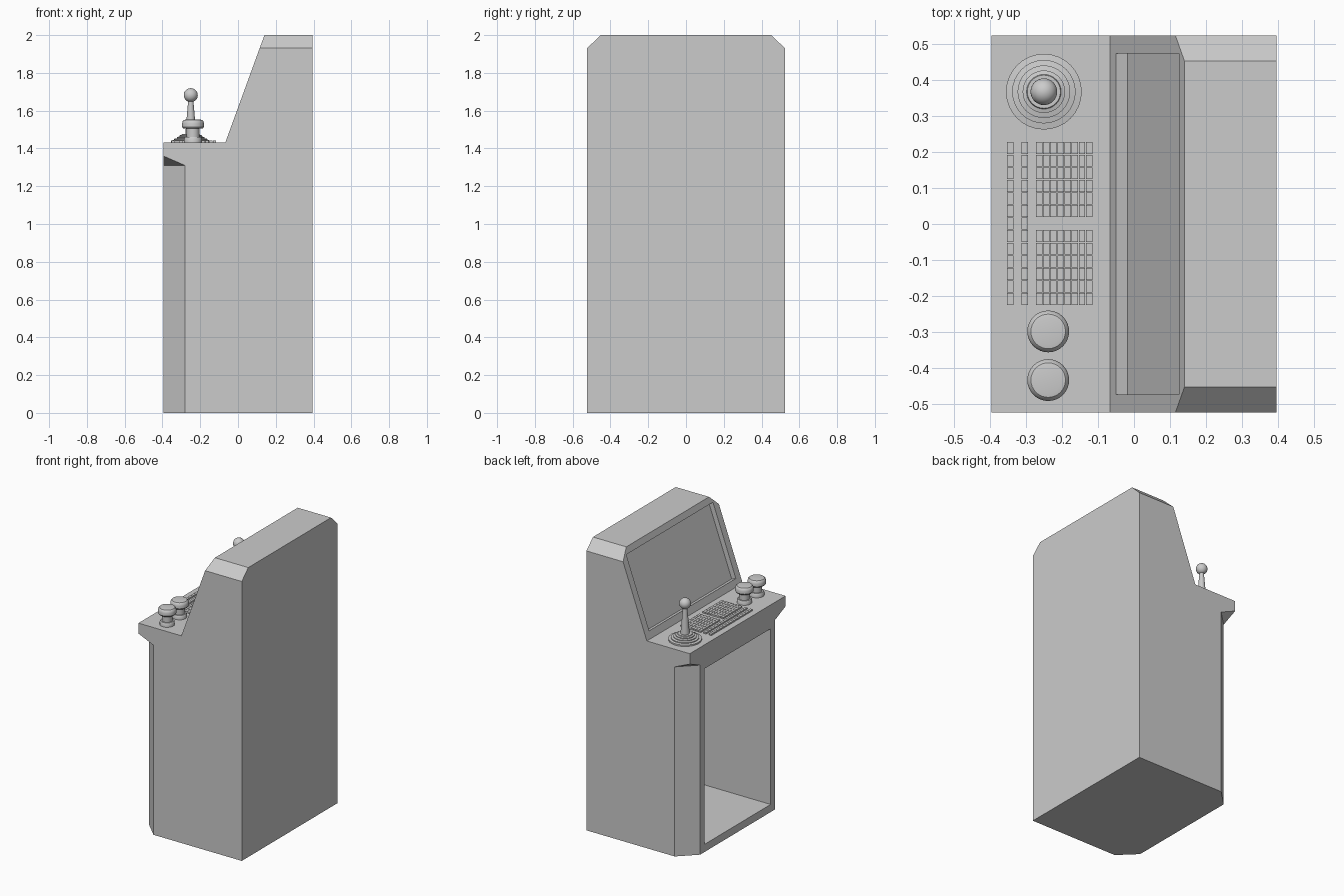
import bpy, bmesh, math
from mathutils import Vector, Matrix

if "Cube" in bpy.data.objects:
    bpy.data.objects.remove(bpy.data.objects["Cube"])

W, D = 0.395, 0.523      # half extents in x and y
DECK = 1.432             # control deck height


def finish(bm, name, smooth=False):
    bmesh.ops.recalc_face_normals(bm, faces=bm.faces)
    me = bpy.data.meshes.new(name)
    bm.to_mesh(me)
    bm.free()
    ob = bpy.data.objects.new(name, me)
    bpy.context.collection.objects.link(ob)
    if smooth:
        bpy.ops.object.select_all(action='DESELECT')
        bpy.context.view_layer.objects.active = ob
        ob.select_set(True)
        bpy.ops.object.shade_smooth_by_angle(angle=math.radians(35))
    return ob


def hull(name, points):
    bm = bmesh.new()
    for p in points:
        bm.verts.new(p)
    bmesh.ops.convex_hull(bm, input=bm.verts)
    return finish(bm, name)


def cut(ob, cutter):
    mod = ob.modifiers.new("cut", 'BOOLEAN')
    mod.operation = 'DIFFERENCE'
    mod.solver = 'EXACT'
    mod.object = cutter
    bpy.context.view_layer.objects.active = ob
    bpy.ops.object.modifier_apply(modifier=mod.name)
    bpy.data.objects.remove(cutter, do_unlink=True)


def lathe(name, profile, loc, steps=32):
    # profile of (radius, height) pairs, starting and ending on the axis
    bm = bmesh.new()
    vs = [bm.verts.new((r, 0, z)) for r, z in profile]
    es = [bm.edges.new(pair) for pair in zip(vs, vs[1:])]
    bmesh.ops.spin(bm, geom=vs + es, cent=(0, 0, 0), axis=(0, 0, 1),
                   angle=math.tau, steps=steps)
    bmesh.ops.remove_doubles(bm, verts=bm.verts, dist=1e-5)
    bmesh.ops.translate(bm, verts=bm.verts, vec=loc)
    return finish(bm, name, smooth=True)


# Cabinet: side profile extruded across the width
bm = bmesh.new()
side = [(-W, 0), (W, 0), (W, 2), (0.14, 2), (-0.067, DECK), (-W, DECK)]
face = bm.faces.new([bm.verts.new((x, -D, z)) for x, z in side])
ext = bmesh.ops.extrude_face_region(bm, geom=[face])
bmesh.ops.translate(bm, vec=(0, 2 * D, 0),
                    verts=[v for v in ext['geom'] if isinstance(v, bmesh.types.BMVert)])
cabinet = finish(bm, "cabinet")

for s in (-1, 1):
    # Bevelled top edges
    cut(cabinet, hull("top_cutter", [(x, s * y, z) for x in (-0.1, 0.6)
                                     for y, z in ((0.38, 2.07), (0.596, 1.86), (0.6, 2.07))]))
    # Chamfered front corners that end under the deck overhang
    tri = [(-0.51, 0.297, 1.31), (-0.165, 0.636, 1.31), (-0.51, 0.636, 1.46)]
    cut(cabinet, hull("corner_cutter", [(x, s * y, z) for x, y, top in tri for z in (-0.1, top)]))

# Leg bay opening in the front
cut(cabinet, hull("bay_cutter", [(x, y, z) for x in (-0.5, 0.34)
                                 for y in (-0.36, 0.36) for z in (0.053, 1.267)]))

# Recessed screen in the sloping face
slope = Vector((0.207, 0, 2 - DECK)).normalized()
out = Vector((-slope.z, 0, slope.x))
foot = Vector((-0.067, 0, DECK))
cut(cabinet, hull("screen_cutter",
                  [foot + slope * (dx / slope.x) + out * d + Vector((0, y, 0))
                   for dx in (0.017, 0.192) for d in (-0.034, 0.05) for y in (-0.473, 0.473)]))

# Joystick: ringed base, tapered shaft and ball
rings = [(0, -0.002), (0.105, -0.002)]
for i, (r, nxt) in enumerate(((0.105, 0.088), (0.088, 0.073), (0.073, 0.059), (0.059, 0.048))):
    z = 0.010 + i * 0.009
    rings += [(r, z), (nxt, z + 0.003)]
rings += [(0.046, 0.045), (0, 0.045)]
stick = (-0.25, 0.367, DECK)
lathe("joystick_base", rings, stick)
lathe("joystick_shaft", [(0, 0.03), (0.030, 0.03), (0.025, 0.09), (0.020, 0.15),
                         (0.013, 0.23), (0, 0.23)], stick)
bm = bmesh.new()
bmesh.ops.create_uvsphere(bm, u_segments=32, v_segments=16, radius=0.037,
                          matrix=Matrix.Translation((-0.25, 0.367, 1.682)))
finish(bm, "joystick_ball", smooth=True)

# Two mushroom push buttons
for i, y in enumerate((-0.298, -0.433)):
    lathe(f"push_button_{i + 1}",
          [(0, -0.002), (0.047, -0.002), (0.047, 0.020), (0.042, 0.028), (0.034, 0.028),
           (0.034, 0.074), (0.052, 0.074), (0.058, 0.082), (0.058, 0.100), (0.055, 0.112),
           (0.048, 0.119), (0.036, 0.121), (0, 0.121)], (-0.238, y, DECK))

# Key blocks: rows run along y, columns along x
PITCH_X, PITCH_Y = 0.0198, 0.0349


def keys(name, x0, cols, rows):
    bm = bmesh.new()
    for c in range(cols):
        for r in rows:
            m = (Matrix.Translation((x0 + (c + 0.5) * PITCH_X, 0.228 - (r + 0.5) * PITCH_Y, DECK + 0.004))
                 @ Matrix.Diagonal((PITCH_X - 0.002, PITCH_Y - 0.002, 0.012, 1)))
            bmesh.ops.create_cube(bm, size=1, matrix=m)
    finish(bm, name)


keys("key_strip_front", -0.353, 1, range(13))
keys("key_strip_rear", -0.313, 1, range(13))
keys("keypad_left", -0.273, 8, range(6))
keys("keypad_right", -0.273, 8, range(7, 13))
